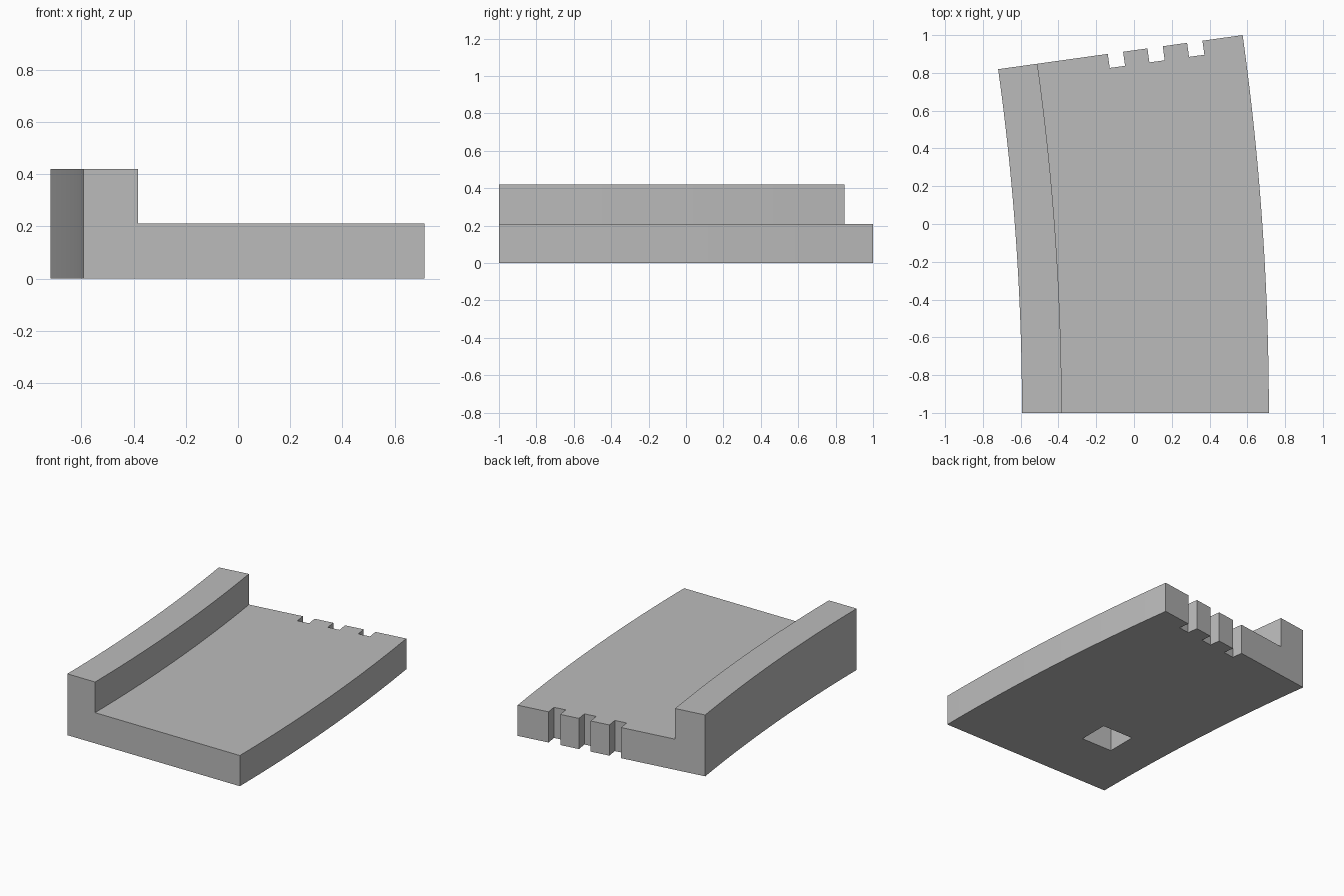
import bpy, bmesh, math
from mathutils import Matrix, Vector

if "Cube" in bpy.data.objects:
    bpy.data.objects.remove(bpy.data.objects["Cube"])

# Curved slab: an L profile swept along a shallow arc
R_OUT, R_WALL, R_IN = 14.48, 13.383, 13.173
CX, CY = 0.714 - R_OUT, -1.0
SWEEP = math.asin(2.0 / R_OUT)
BASE_H, WALL_H = 0.21, 0.42
STEPS = 24

grey = bpy.data.materials.new("grey")
grey.diffuse_color = (0.5, 0.5, 0.5, 1)
grey.use_nodes = True
grey.node_tree.nodes["Principled BSDF"].inputs["Base Color"].default_value = grey.diffuse_color


def make_object(name, bm):
    bmesh.ops.recalc_face_normals(bm, faces=bm.faces)
    mesh = bpy.data.meshes.new(name)
    bm.to_mesh(mesh)
    bm.free()
    mesh.materials.append(grey)
    obj = bpy.data.objects.new(name, mesh)
    bpy.context.collection.objects.link(obj)
    return obj


def arc_point(r, angle, z=0.0):
    return Vector((CX + r * math.cos(angle), CY + r * math.sin(angle), z))


def add_box(bm, centre, size, angle=0.0):
    matrix = (Matrix.Translation(centre) @ Matrix.Rotation(angle, 4, 'Z')
              @ Matrix.Diagonal((*size, 1)))
    bmesh.ops.create_cube(bm, size=1, matrix=matrix)


# Slab with raised side wall
profile = [(R_IN, 0), (R_OUT, 0), (R_OUT, BASE_H),
           (R_WALL, BASE_H), (R_WALL, WALL_H), (R_IN, WALL_H)]
bm = bmesh.new()
rings = [[bm.verts.new(arc_point(r, SWEEP * i / STEPS, z)) for r, z in profile]
         for i in range(STEPS + 1)]
for a, b in zip(rings, rings[1:]):
    for j in range(len(profile)):
        k = (j + 1) % len(profile)
        bm.faces.new((a[j], a[k], b[k], b[j]))
bm.faces.new(rings[0])
bm.faces.new(rings[-1])
slab = make_object("curved_slab", bm)

# Cutters: three notches in the back end, one blind pocket underneath
bm = bmesh.new()
tangent = Vector((-math.sin(SWEEP), math.cos(SWEEP), 0))
for r in (13.80, 14.012, 14.224):
    add_box(bm, arc_point(r, SWEEP, 0.1), (0.082, 0.15, 0.6), SWEEP)
add_box(bm, Vector((-0.18, -0.48, 0.04)), (0.235, 0.21, 0.28))
cutter = make_object("notch_and_pocket_cutter", bm)
cutter.hide_render = True

mod = slab.modifiers.new("cut", 'BOOLEAN')
mod.operation = 'DIFFERENCE'
mod.solver = 'EXACT'
mod.object = cutter
bpy.context.view_layer.objects.active = slab
slab.select_set(True)
bpy.ops.object.modifier_apply(modifier=mod.name)
bpy.data.objects.remove(cutter)

bpy.ops.object.shade_smooth_by_angle(angle=math.radians(30))
